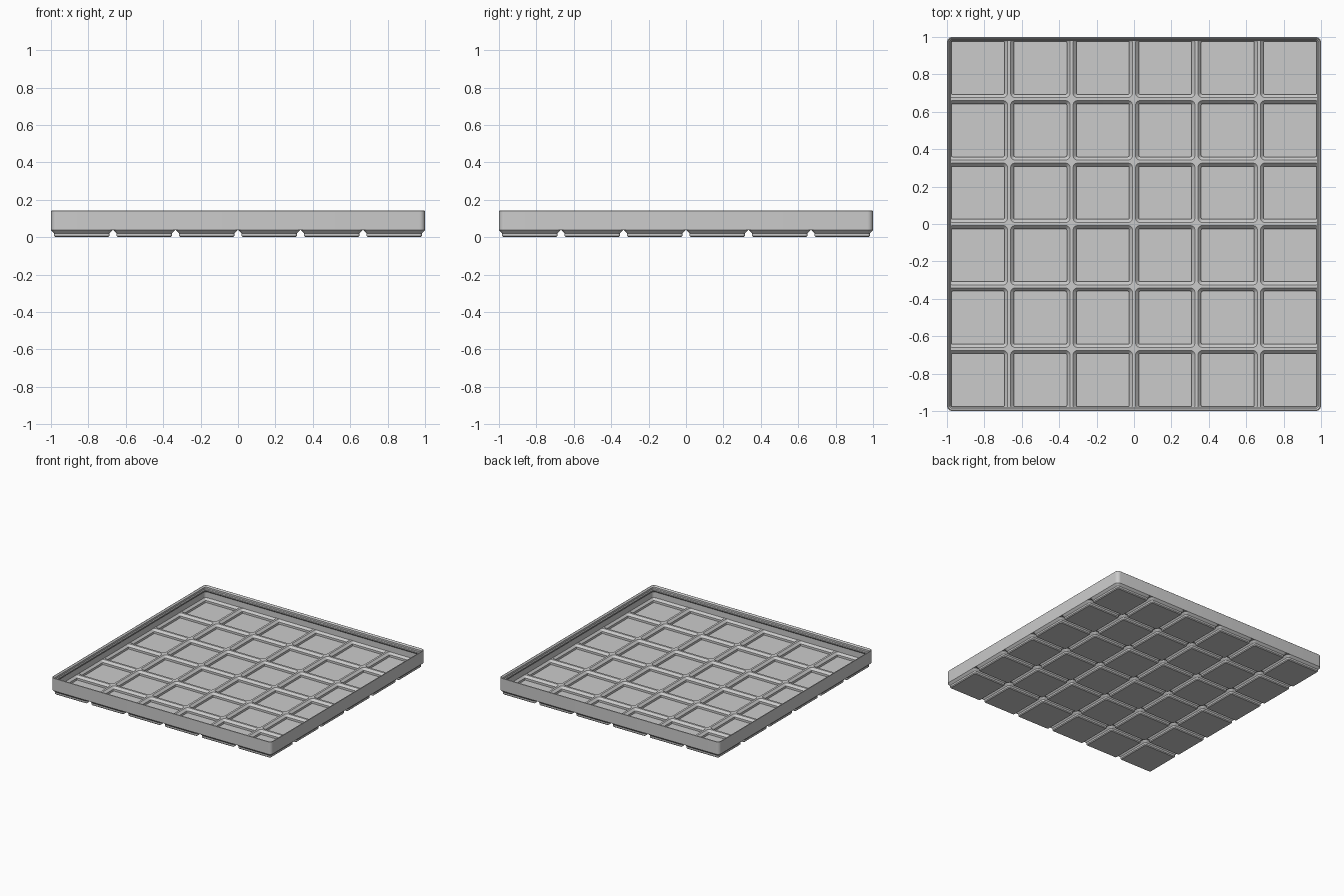
import bpy, bmesh, math

if "Cube" in bpy.data.objects:
    bpy.data.objects.remove(bpy.data.objects["Cube"])

MM = 2 / 251.5          # model units per millimetre
PITCH, N = 42.0, 6      # grid pitch and cells per side
HALF, RAD = 125.75, 3.75
SEG = 6                 # segments per rounded corner

grey = bpy.data.materials.new("plain grey")
grey.diffuse_color = (0.6, 0.6, 0.6, 1)
grey.use_nodes = True
grey.node_tree.nodes["Principled BSDF"].inputs["Base Color"].default_value = grey.diffuse_color


def ring(half, r, cx=0.0, cy=0.0):
    """Outline of a rounded square."""
    pts = []
    for q in range(4):
        a0 = q * math.pi / 2
        sx = 1 if q in (0, 3) else -1
        sy = 1 if q in (0, 1) else -1
        for i in range(SEG + 1):
            a = a0 + math.pi / 2 * i / SEG
            pts.append((cx + sx * (half - r) + r * math.cos(a),
                        cy + sy * (half - r) + r * math.sin(a)))
    return pts


def clamp(p):
    """Keep a point inside the rounded tray outline."""
    x, y = (max(-HALF, min(HALF, v)) for v in p)
    c = HALF - RAD
    if abs(x) > c and abs(y) > c:
        dx, dy = abs(x) - c, abs(y) - c
        d = math.hypot(dx, dy)
        if d > RAD:
            x = math.copysign(c + dx * RAD / d, x)
            y = math.copysign(c + dy * RAD / d, y)
    return x, y


def loft(bm, rings, cap=False, closed=False):
    """Skin a list of (points, z) outlines."""
    loops = [[bm.verts.new((x * MM, y * MM, z * MM)) for x, y in map(clamp, pts)]
             for pts, z in rings]
    pairs = list(zip(loops, loops[1:]))
    if closed:
        pairs.append((loops[-1], loops[0]))
    for a, b in pairs:
        for i in range(len(a)):
            j = (i + 1) % len(a)
            bm.faces.new((a[i], a[j], b[j], b[i]))
    if cap:
        bm.faces.new(loops[0])
        bm.faces.new(loops[-1])


def finish(bm, name):
    bmesh.ops.remove_doubles(bm, verts=bm.verts, dist=1e-5)
    bmesh.ops.dissolve_degenerate(bm, dist=1e-6, edges=bm.edges)
    bmesh.ops.recalc_face_normals(bm, faces=bm.faces)
    mesh = bpy.data.meshes.new(name)
    bm.to_mesh(mesh)
    bm.free()
    mesh.materials.append(grey)
    ob = bpy.data.objects.new(name, mesh)
    bpy.context.collection.objects.link(ob)
    bpy.context.view_layer.objects.active = ob
    ob.select_set(True)
    bpy.ops.object.shade_smooth_by_angle(angle=math.radians(25))
    ob.select_set(False)


# Stepped feet with hollow pockets, joined by ribs: (half width, corner radius, z)
cell = [(17.8, 0.8, 0), (18.6, 1.6, 0.8), (18.6, 1.6, 2.6), (20.75, 3.75, 4.75),
        (21, 0.0, 4.75), (21, 0.0, 5.3), (19.95, 2.95, 5.3),
        (17.8, 0.8, 3.15), (17.8, 0.8, 1.0)]
bm = bmesh.new()
for i in range(N):
    for j in range(N):
        cx, cy = (i - 2.5) * PITCH, (j - 2.5) * PITCH
        loft(bm, [(ring(h, r, cx, cy), z) for h, r, z in cell], cap=True)
finish(bm, "base_cells")

# Thin outer wall with the stacking lip: (inset from outside, z)
wall = [(0, 4.75), (0, 17.5), (0.3, 17.8), (0.6, 17.8), (1.9, 16.5), (1.9, 14.7),
        (2.6, 14.0), (2.6, 12.8), (0.95, 11.15), (0.95, 4.75)]
bm = bmesh.new()
loft(bm, [(ring(HALF - d, RAD - d), z) for d, z in wall], closed=True)
finish(bm, "wall_and_lip")
